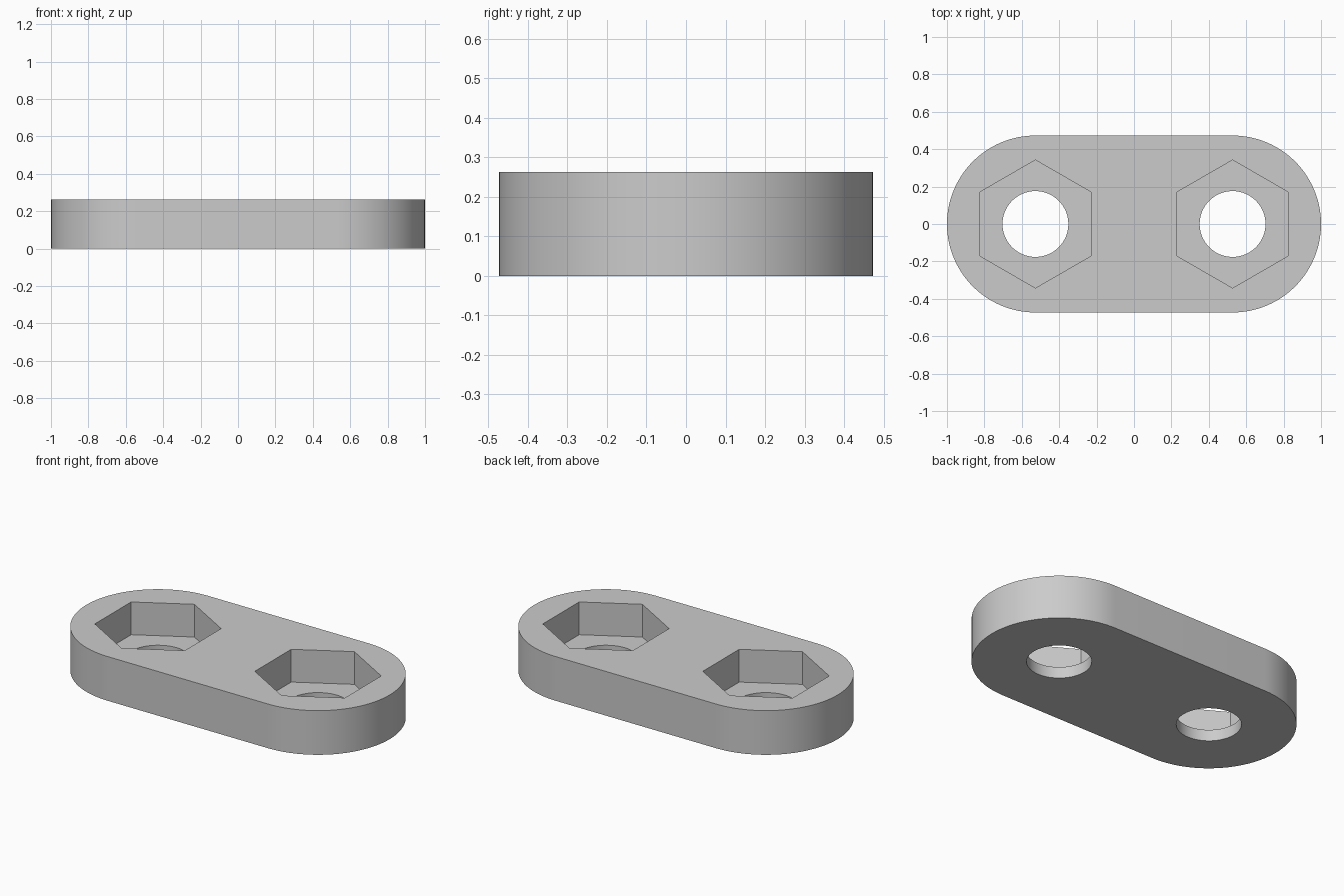
import bpy
import bmesh
from math import cos, sin, pi, radians

if "Cube" in bpy.data.objects:
    bpy.data.objects.remove(bpy.data.objects["Cube"], do_unlink=True)

HEIGHT = 0.263
END_RADIUS = 0.473
CENTRE = 1 - END_RADIUS      # distance of each hole from the middle
FLOOR = 0.068                # height of the pocket floor
HOLE_RADIUS = 0.176
HEX_RADIUS = 0.342


def arc(cx, radius, start, sweep, steps):
    return [(cx + radius * cos(start + sweep * i / steps),
             radius * sin(start + sweep * i / steps)) for i in range(steps + 1)]


def prism(name, outline, bottom, top):
    """Extrude a closed outline from bottom to top."""
    bm = bmesh.new()
    face = bm.faces.new([bm.verts.new((x, y, bottom)) for x, y in outline])
    extruded = bmesh.ops.extrude_face_region(bm, geom=[face])["geom"]
    verts = [g for g in extruded if isinstance(g, bmesh.types.BMVert)]
    bmesh.ops.translate(bm, verts=verts, vec=(0, 0, top - bottom))
    bmesh.ops.recalc_face_normals(bm, faces=bm.faces)
    mesh = bpy.data.meshes.new(name)
    bm.to_mesh(mesh)
    bm.free()
    obj = bpy.data.objects.new(name, mesh)
    bpy.context.collection.objects.link(obj)
    return obj


def cut(target, cutter):
    """Subtract the cutter, then remove it."""
    cutter.hide_render = True
    mod = target.modifiers.new("cut", "BOOLEAN")
    mod.operation = "DIFFERENCE"
    mod.solver = "EXACT"
    mod.object = cutter
    bpy.context.view_layer.objects.active = target
    bpy.ops.object.modifier_apply(modifier=mod.name)
    bpy.data.objects.remove(cutter, do_unlink=True)


# Plate with rounded ends
outline = (arc(CENTRE, END_RADIUS, -pi / 2, pi, 48)
           + arc(-CENTRE, END_RADIUS, pi / 2, pi, 48))
plate = prism("link_plate", outline, 0, HEIGHT)

# Hexagonal nut pocket and round through hole at each end
for side in (-1, 1):
    x = side * CENTRE
    hexagon = arc(x, HEX_RADIUS, pi / 2, 2 * pi, 6)[:-1]
    circle = arc(x, HOLE_RADIUS, 0, 2 * pi, 64)[:-1]
    cut(plate, prism("nut_pocket", hexagon, FLOOR, HEIGHT + 0.1))
    cut(plate, prism("bolt_hole", circle, -0.1, HEIGHT + 0.2))

# Single grey material
grey = bpy.data.materials.new("plain grey")
grey.use_nodes = True
colour = (0.6, 0.6, 0.6, 1)
grey.diffuse_color = colour
grey.node_tree.nodes["Principled BSDF"].inputs["Base Color"].default_value = colour
plate.data.materials.clear()
plate.data.materials.append(grey)

# Smooth round walls, crisp rims
bpy.ops.object.select_all(action="DESELECT")
plate.select_set(True)
bpy.context.view_layer.objects.active = plate
bpy.ops.object.shade_smooth_by_angle(angle=radians(30))
